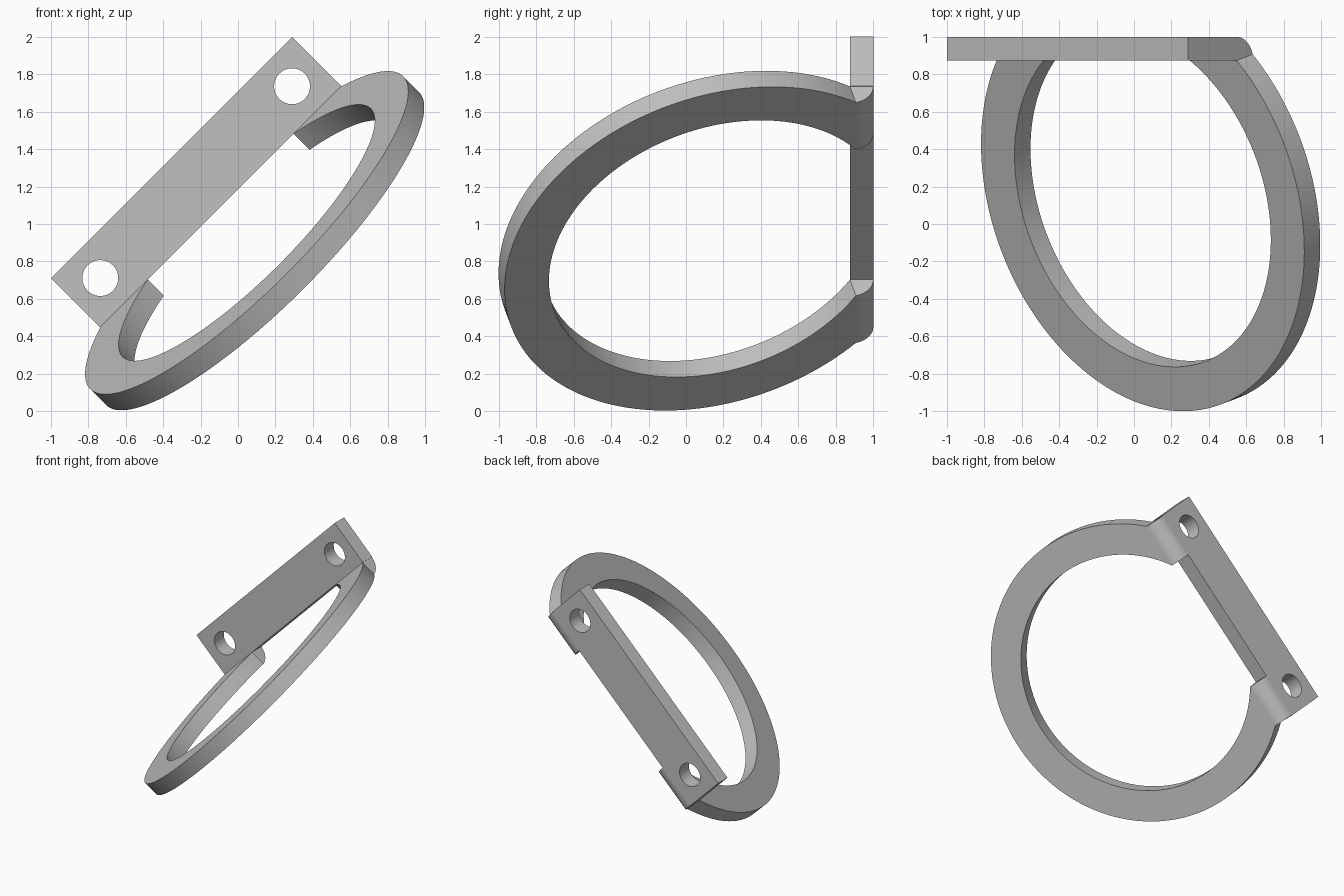
import bpy
import bmesh
from math import sin, cos, acos, sqrt, radians, pi
from mathutils import Matrix, Vector

if "Cube" in bpy.data.objects:
    bpy.data.objects.remove(bpy.data.objects["Cube"])

# Main dimensions
THICK = 0.125
OUTER, INNER = 1.183, 0.938
CHORD = 0.759                       # ring centre to the bend line
TILT = radians(15)
HINGE = Vector((0, 0.875, 0.838))   # bend line on the plate's lower front edge
TOP = 1.209
HALF = 0.912
HOLE_X, HOLE_R = 0.725, 0.096
FORWARD = Vector((0, -cos(TILT), -sin(TILT)))
UNDER = Vector((0, sin(TILT), -cos(TILT)))

# The whole bracket leans 45 degrees about the depth axis
PLACE = Matrix.Translation((0.5, 0, 0.5)) @ Matrix.Rotation(radians(-45), 4, 'Y')

grey = bpy.data.materials.new("plain grey")
grey.use_nodes = True
colour = (0.53, 0.53, 0.53, 1)
grey.diffuse_color = colour
grey.node_tree.nodes["Principled BSDF"].inputs["Base Color"].default_value = colour


def add_part(name, mesh):
    """Place a mesh, colour it and smooth its rounded faces."""
    mesh.materials.clear()
    mesh.materials.append(grey)
    part = bpy.data.objects.new(name, mesh)
    bpy.context.collection.objects.link(part)
    part.matrix_world = PLACE
    bpy.ops.object.select_all(action='DESELECT')
    part.select_set(True)
    bpy.context.view_layer.objects.active = part
    bpy.ops.object.shade_smooth_by_angle(angle=radians(30))
    return part


def mesh_from(name, bm):
    bmesh.ops.recalc_face_normals(bm, faces=bm.faces[:])
    mesh = bpy.data.meshes.new(name)
    bm.to_mesh(mesh)
    bm.free()
    return mesh


# Mounting plate: an outline with two bolt holes, given thickness
outline = bpy.data.curves.new("plate_outline", 'CURVE')
outline.dimensions = '2D'
outline.fill_mode = 'BOTH'
outline.extrude = THICK / 2


def add_loop(points):
    spline = outline.splines.new('POLY')
    spline.points.add(len(points) - 1)
    for point, (x, y) in zip(spline.points, points):
        point.co = (x, y, 0, 1)
    spline.use_cyclic_u = True


add_loop([(-HALF, HINGE.z), (HALF, HINGE.z), (HALF, TOP), (-HALF, TOP)])
for side in (-1, 1):
    add_loop([(side * HOLE_X + HOLE_R * cos(2 * pi * i / 48),
               (HINGE.z + TOP) / 2 + HOLE_R * sin(2 * pi * i / 48)) for i in range(48)])

helper = bpy.data.objects.new("plate_outline", outline)
bpy.context.collection.objects.link(helper)
plate_mesh = bpy.data.meshes.new_from_object(
    helper.evaluated_get(bpy.context.evaluated_depsgraph_get()))
bpy.data.objects.remove(helper)
plate_mesh.transform(Matrix.Translation((0, HINGE.y + THICK / 2, 0))
                     @ Matrix.Rotation(radians(90), 4, 'X'))
bm = bmesh.new()
bm.from_mesh(plate_mesh)
bmesh.ops.remove_doubles(bm, verts=bm.verts[:], dist=0.0001)
add_part("mounting_plate", mesh_from("mounting_plate", bm))

# Open ring: a rectangular section swept round to the bend line at both ends
bm = bmesh.new()
STEPS = 128
sections = []
for i in range(STEPS + 1):
    sweep = 2 * i / STEPS - 1
    section = []
    for radius, depth in ((OUTER, 0), (INNER, 0), (INNER, THICK), (OUTER, THICK)):
        angle = sweep * acos(-CHORD / radius)
        place = HINGE + FORWARD * (radius * cos(angle) + CHORD) + UNDER * depth
        place.x = radius * sin(angle)
        section.append(bm.verts.new(place))
    sections.append(section)
for a, b in zip(sections, sections[1:]):
    for j in range(4):
        k = (j + 1) % 4
        bm.faces.new((a[j], a[k], b[k], b[j]))
add_part("ring", mesh_from("ring", bm))

# Rounded bends joining the ring ends to the plate
near, far = (sqrt(r * r - CHORD * CHORD) for r in (INNER, OUTER))
for side, name in ((1, "left_bend"), (-1, "right_bend")):
    bm = bmesh.new()
    rims = []
    for x in (near, far):
        rim = [bm.verts.new(HINGE + Vector((side * x, 0, 0)))]
        for i in range(17):
            angle = TILT + (pi / 2 - TILT) * i / 16
            rim.append(bm.verts.new(HINGE + Vector(
                (side * x, THICK * sin(angle), -THICK * cos(angle)))))
        bm.faces.new(rim)
        rims.append(rim)
    for i in range(len(rims[0])):
        k = (i + 1) % len(rims[0])
        bm.faces.new((rims[0][i], rims[0][k], rims[1][k], rims[1][i]))
    add_part(name, mesh_from(name, bm))
